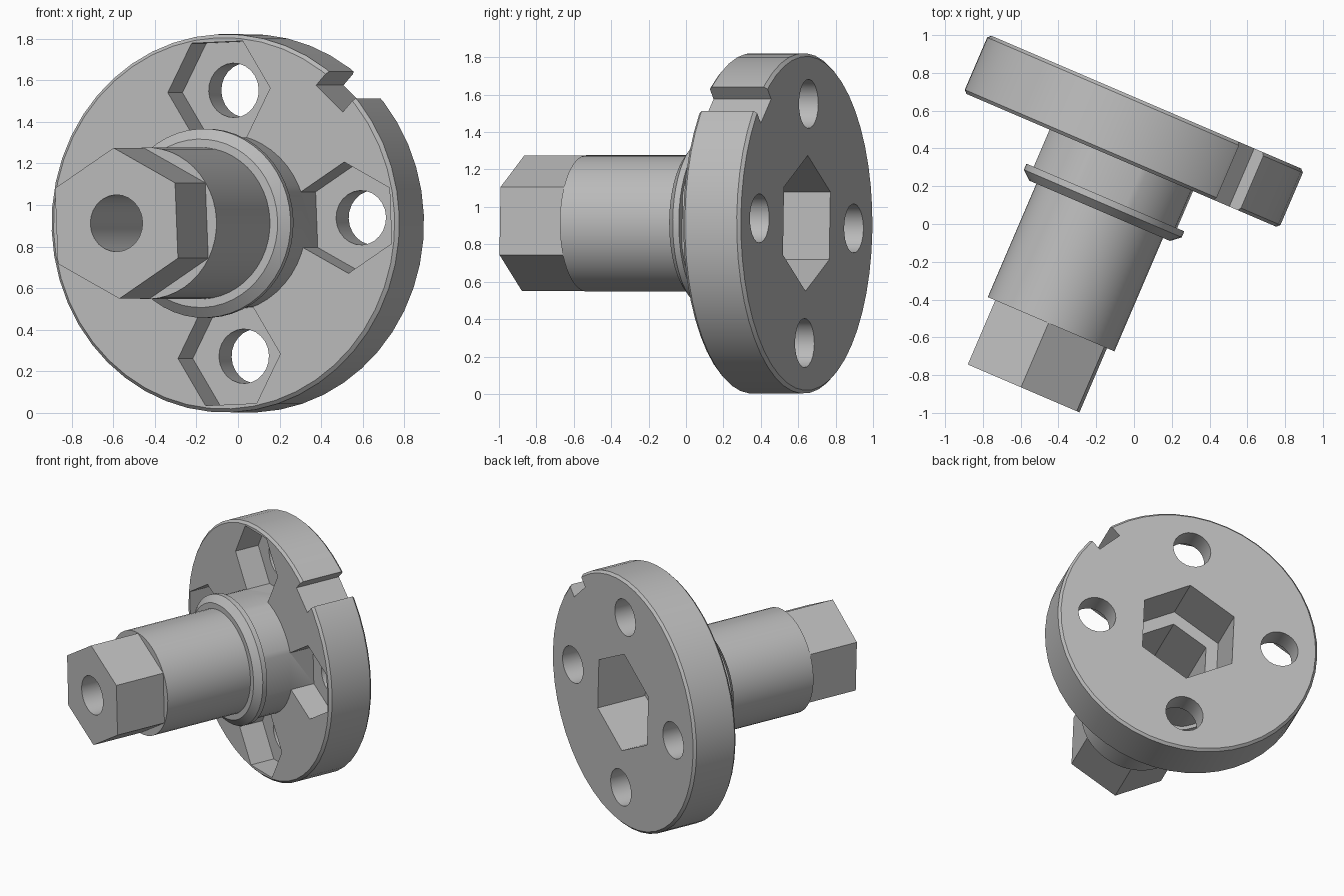
import bpy, bmesh, math
from mathutils import Matrix

cube = bpy.data.objects.get("Cube")
if cube:
    bpy.data.objects.remove(cube, do_unlink=True)

TURN, ROLL = math.radians(23.2), math.radians(2.4)
PLACE = (Matrix.Translation((0.065, 0.645, 0.912))
         @ Matrix.Rotation(-TURN, 4, 'Z')
         @ Matrix.Rotation(math.pi / 2, 4, 'X')
         @ Matrix.Rotation(ROLL, 4, 'Z'))

grey = bpy.data.materials.new("plain grey")
grey.use_nodes = True
colour = (0.5, 0.5, 0.5, 1)
grey.diffuse_color = colour
grey.node_tree.nodes["Principled BSDF"].inputs["Base Color"].default_value = colour


def add_object(name, bm):
    bmesh.ops.recalc_face_normals(bm, faces=bm.faces)
    mesh = bpy.data.meshes.new(name)
    bm.to_mesh(mesh)
    bm.free()
    mesh.materials.append(grey)
    obj = bpy.data.objects.new(name, mesh)
    bpy.context.collection.objects.link(obj)
    obj.matrix_world = PLACE
    return obj


def turned(name, profile, sides, start=0.0, centre=(0, 0)):
    """Solid of revolution from (radius, height) pairs along the axis."""
    bm = bmesh.new()
    rings = []
    for r, h in profile:
        angles = [start + math.tau * i / sides for i in range(sides)]
        rings.append([bm.verts.new((centre[0] + r * math.cos(a),
                                    centre[1] + r * math.sin(a), h)) for a in angles])
    for low, high in zip(rings, rings[1:]):
        for i in range(sides):
            j = (i + 1) % sides
            bm.faces.new((low[i], low[j], high[j], high[i]))
    bm.faces.new(rings[0])
    bm.faces.new(rings[-1])
    return add_object(name, bm)


def prism(name, radius, low, high, sides, start=0.0, centre=(0, 0)):
    return turned(name, [(radius, low), (radius, high)], sides, start, centre)


def combine(target, other, operation):
    other.hide_render = True
    mod = target.modifiers.new(operation.title(), 'BOOLEAN')
    mod.operation, mod.object, mod.solver = operation, other, 'EXACT'
    bpy.context.view_layer.update()
    bpy.context.view_layer.objects.active = target
    bpy.ops.object.modifier_apply(modifier=mod.name)
    bpy.data.objects.remove(other, do_unlink=True)


# Flange, neck, collar and round shaft turned as one body
hub = turned("hub_coupling", [
    (0.893, 0), (0.91, 0.017), (0.91, 0.318), (0.893, 0.335),
    (0.43, 0.335), (0.43, 0.549), (0.455, 0.549), (0.455, 0.584),
    (0.405, 0.626), (0.365, 0.626), (0.365, 1.279)], 48)

# Hexagonal drive end
POINT_UP = math.pi / 2
combine(hub, prism("hex_end", 0.363, 1.15, 1.649, 6, POINT_UP), 'UNION')

# Hexagonal socket in the back, nut recess and bolt bore
combine(hub, prism("socket", 0.363, -0.1, 0.375, 6, POINT_UP), 'DIFFERENCE')
combine(hub, prism("nut_recess", 0.268, 0.3, 1.0, 6, POINT_UP), 'DIFFERENCE')
combine(hub, prism("bore", 0.137, 0.9, 1.8, 24), 'DIFFERENCE')

# Four bolt holes with hexagonal nut pockets reaching into the neck
for k in range(4):
    a = k * math.pi / 2
    spot = (0.64 * math.cos(a), 0.64 * math.sin(a))
    combine(hub, prism("nut_pocket", 0.268, 0.155, 0.549, 6, a + POINT_UP, spot), 'DIFFERENCE')
    combine(hub, prism("bolt_hole", 0.131, -0.1, 0.25, 24, a, spot), 'DIFFERENCE')

# Square notch across the rim
bm = bmesh.new()
bmesh.ops.create_cube(bm, size=1, matrix=Matrix.Rotation(math.pi / 4, 4, 'Z')
                      @ Matrix.Translation((0.965, 0, 0.2))
                      @ Matrix.Diagonal((0.3, 0.19, 0.8, 1)))
combine(hub, add_object("notch", bm), 'DIFFERENCE')

# Smooth round walls, keep crisp edges
bpy.ops.object.select_all(action='DESELECT')
hub.select_set(True)
bpy.context.view_layer.objects.active = hub
bpy.ops.object.shade_smooth_by_angle(angle=math.radians(25))
